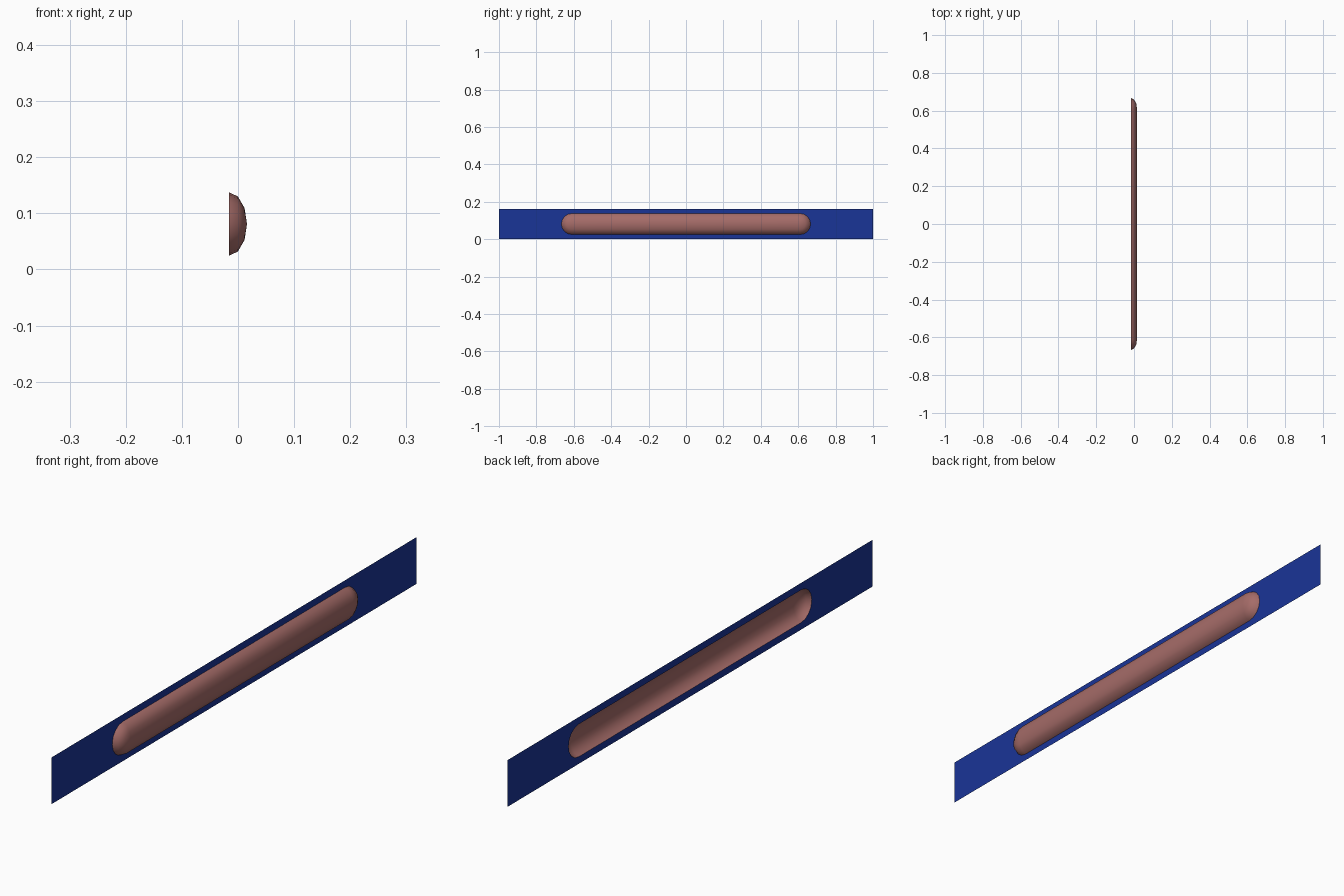
import bpy, bmesh, math

if "Cube" in bpy.data.objects:
    bpy.data.objects.remove(bpy.data.objects["Cube"])

BACK, DEPTH = -0.016, 0.032      # sheet plane and bulge depth
MID_Z, RAD, HALF = 0.081, 0.0565, 0.61
ARC, RINGS = 8, 3


def material(name, rgb):
    m = bpy.data.materials.new(name)
    m.diffuse_color = (*rgb, 1)
    m.use_nodes = True
    m.node_tree.nodes["Principled BSDF"].inputs["Base Color"].default_value = m.diffuse_color
    return m


def outline(r, x):
    """Stadium outline of radius r, counter-clockwise seen from +x."""
    pts = []
    for side, start in ((1, -90), (-1, 90)):
        for i in range(ARC + 1):
            a = math.radians(start + 180 * i / ARC)
            pts.append((x, side * HALF + r * math.cos(a), MID_Z + r * math.sin(a)))
    return pts


def loop(bm, pts):
    vs = [bm.verts.new(p) for p in pts]
    return vs, [bm.edges.new((vs[i - 1], vs[i])) for i in range(len(vs))]


def finish(bm, name, mat):
    me = bpy.data.meshes.new(name)
    bm.to_mesh(me)
    bm.free()
    me.materials.append(mat)
    ob = bpy.data.objects.new(name, me)
    bpy.context.collection.objects.link(ob)
    return ob


# Flat backing strip with a slot-shaped opening
bm = bmesh.new()
outer = loop(bm, [(BACK, -1, 0), (BACK, 1, 0), (BACK, 1, 0.162), (BACK, -1, 0.162)])[1]
inner = loop(bm, outline(RAD, BACK))[1]
bmesh.ops.triangle_fill(bm, edges=outer + inner, use_beauty=True, normal=(1, 0, 0))
finish(bm, "backing_strip", material("blue", (0.01, 0.035, 0.31)))

# Hollow rounded bulge in front of the opening
bm = bmesh.new()
rings = []
for k in range(RINGS + 1):
    a = math.pi / 2 * k / RINGS
    rings.append([bm.verts.new(p) for p in
                  outline(RAD * math.cos(a), BACK + DEPTH * math.sin(a))])
for low, high in zip(rings, rings[1:]):
    for i in range(len(low)):
        bm.faces.new((low[i - 1], low[i], high[i], high[i - 1]))
bmesh.ops.remove_doubles(bm, verts=bm.verts, dist=1e-5)
for f in bm.faces:
    f.smooth = True
finish(bm, "rounded_bulge", material("dusty_rose", (0.38, 0.15, 0.14)))
